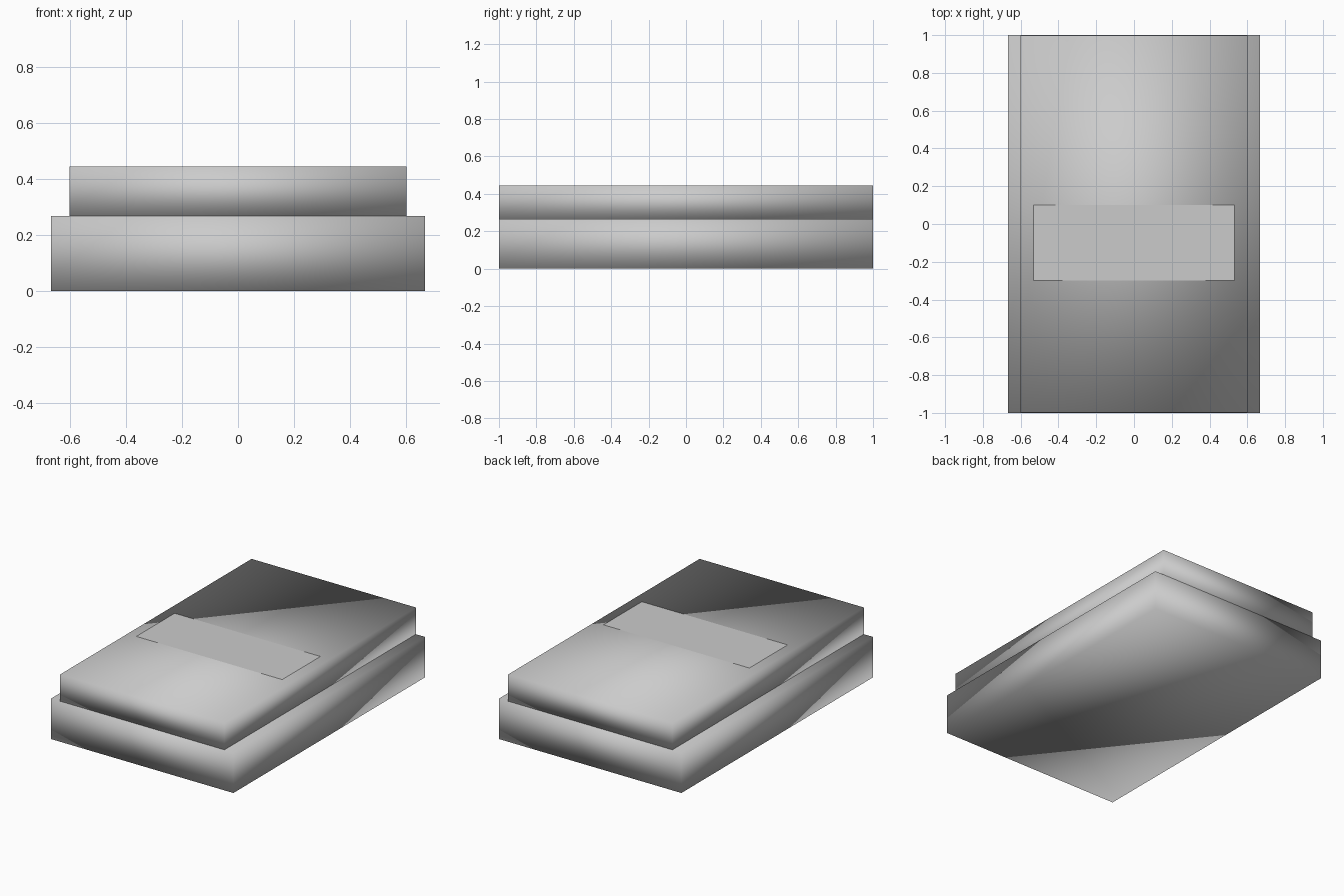
import bpy

if "Cube" in bpy.data.objects:
    bpy.data.objects.remove(bpy.data.objects["Cube"])


def box(name, width, depth, z0, z1):
    """Softly shaded box centred on the origin, from z0 to z1."""
    bpy.ops.mesh.primitive_cube_add(size=1, location=(0, 0, (z0 + z1) / 2))
    ob = bpy.context.object
    ob.name = name
    ob.scale = (width, depth, z1 - z0)
    bpy.ops.object.transform_apply(location=False, rotation=False, scale=True)
    bpy.ops.object.shade_smooth()
    return ob


# Wide lower body
box("base", 1.333, 2.0, 0.0, 0.267)

# Narrower upper body, flush at the front and back
box("upper_body", 1.2, 1.998, 0.267, 0.444)

# Thin flat panel lying on the top face
bpy.ops.mesh.primitive_plane_add(size=1, location=(0, -0.1, 0.446))
panel = bpy.context.object
panel.name = "top_panel"
panel.scale = (1.066, 0.4, 1)
bpy.ops.object.transform_apply(location=False, rotation=False, scale=True)
